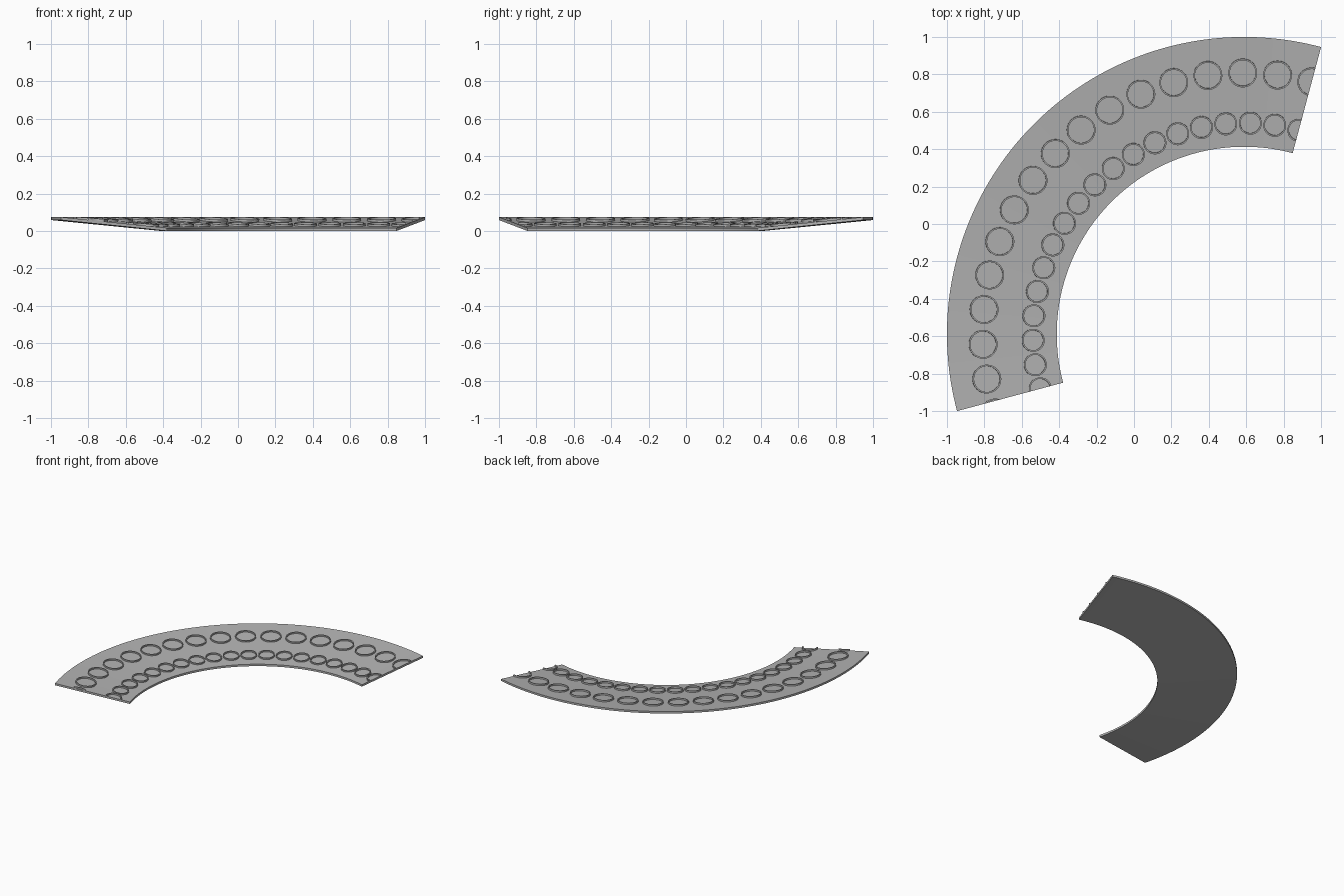
import bpy, bmesh
from math import radians, atan2, cos, sin, tau
from mathutils import Matrix, Vector

cube = bpy.data.objects.get("Cube")
if cube:
    bpy.data.objects.remove(cube, do_unlink=True)

# Dimensions of the dished arc
CENTRE = Vector((0.589, -0.589, 0))
R_IN, R_OUT = 1.002, 1.589
RISE, THICK = 0.058, 0.016
START, SWEEP = radians(75), radians(120)
SLOPE = atan2(RISE, R_OUT - R_IN)

grey = bpy.data.materials.new("plain grey")
grey.use_nodes = True
colour = (0.45, 0.45, 0.45, 1)
grey.diffuse_color = colour
grey.node_tree.nodes["Principled BSDF"].inputs["Base Color"].default_value = colour


def finish(bm, name):
    bmesh.ops.recalc_face_normals(bm, faces=bm.faces)
    mesh = bpy.data.meshes.new(name)
    bm.to_mesh(mesh)
    bm.free()
    mesh.materials.append(grey)
    obj = bpy.data.objects.new(name, mesh)
    bpy.context.collection.objects.link(obj)
    bpy.ops.object.select_all(action="DESELECT")
    obj.select_set(True)
    bpy.context.view_layer.objects.active = obj
    bpy.ops.object.shade_smooth_by_angle(angle=radians(30))


def loft(bm, sections, closed):
    """Join equal closed sections into a tube, capped if it is open."""
    rows = [[bm.verts.new(p) for p in s] for s in sections]
    n = len(rows[0])
    pairs = list(zip(rows, rows[1:]))
    if closed:
        pairs.append((rows[-1], rows[0]))
    else:
        bm.faces.new(rows[0])
        bm.faces.new(rows[-1])
    for a, b in pairs:
        for i in range(n):
            j = (i + 1) % n
            bm.faces.new((a[i], a[j], b[j], b[i]))


def around(angle, r, z):
    return CENTRE + Vector((r * cos(angle), r * sin(angle), z))


# Sloping arc plate
def arc_plate():
    bm = bmesh.new()
    profile = [(R_IN, 0), (R_OUT, RISE), (R_OUT, RISE + THICK), (R_IN, THICK)]
    steps = 120
    loft(bm, [[around(START + SWEEP * i / steps, r, z) for r, z in profile]
              for i in range(steps + 1)], False)
    finish(bm, "arc_plate")


# Row of raised rings, trimmed flush with both ends of the plate
def ring_row(name, row_radius, per_turn, radius, wall=0.008, height=0.012):
    bm = bmesh.new()
    profile = [(radius - wall, -0.004), (radius, -0.004),
               (radius, height), (radius - wall, height)]
    z = THICK + RISE * (row_radius - R_IN) / (R_OUT - R_IN)
    pitch = tau / per_turn
    for k in range(int(SWEEP / pitch + 0.01) + 2):
        place = (Matrix.Translation(CENTRE)
                 @ Matrix.Rotation(START + k * pitch, 4, "Z")
                 @ Matrix.Translation((row_radius, 0, z))
                 @ Matrix.Rotation(-SLOPE, 4, "Y"))
        # Half-step offset keeps vertices off the trimming planes
        turns = [tau * (i + 0.5) / 48 for i in range(48)]
        loft(bm, [[place @ Vector((r * cos(t), r * sin(t), h)) for r, h in profile]
                  for t in turns], True)
    for angle, side in ((START, -1), (START + SWEEP, 1)):
        normal = Vector((-sin(angle), cos(angle), 0)) * side
        cut = bmesh.ops.bisect_plane(
            bm, geom=bm.verts[:] + bm.edges[:] + bm.faces[:], dist=1e-6,
            plane_co=CENTRE, plane_no=normal, clear_outer=True)["geom_cut"]
        edges = [e for e in cut if isinstance(e, bmesh.types.BMEdge)]
        bmesh.ops.holes_fill(bm, edges=edges, sides=0)
    finish(bm, name)


arc_plate()
ring_row("large_ring_row", 1.397, 47, 0.077)
ring_row("small_ring_row", 1.129, 54, 0.061)
